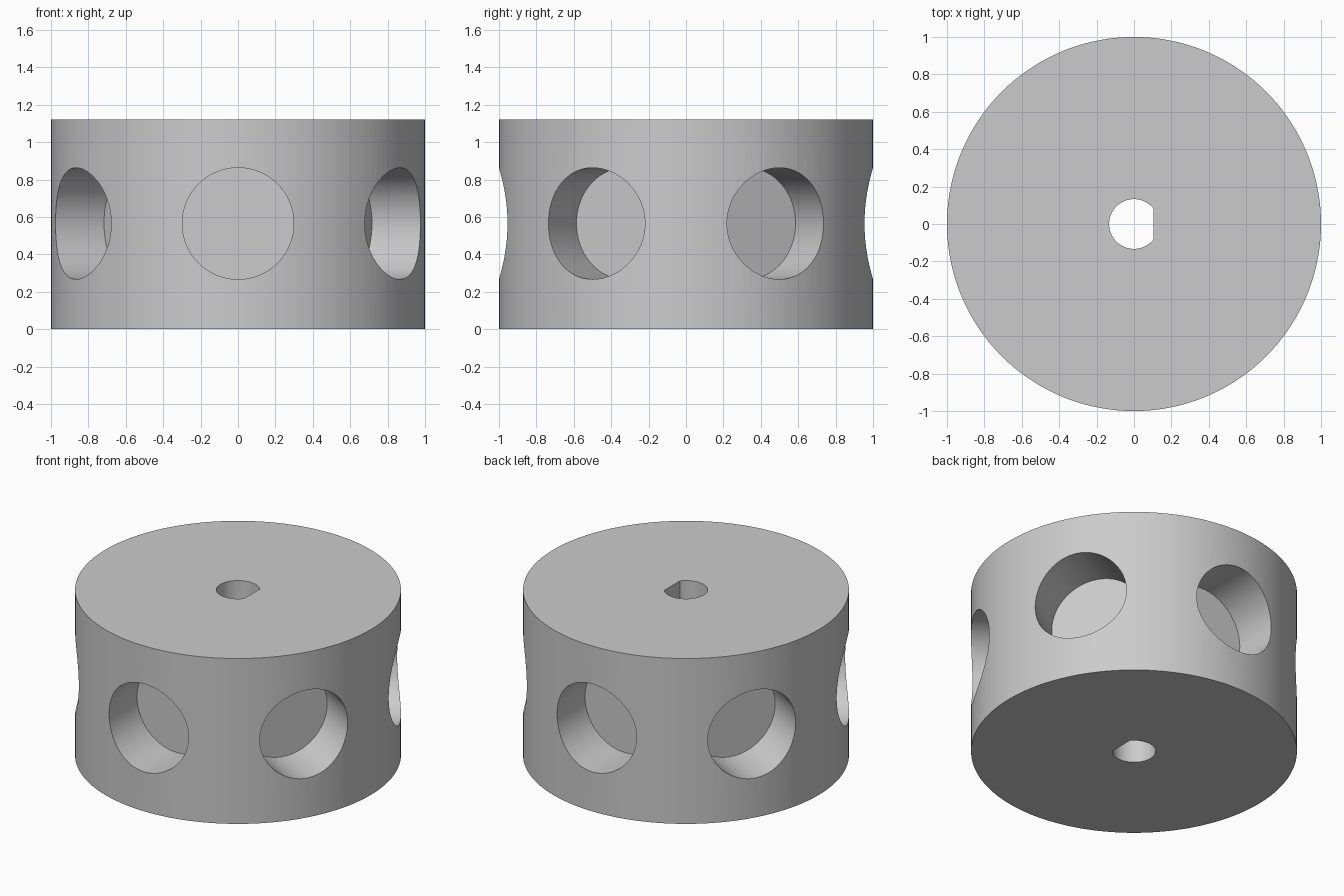
import bpy
import bmesh
from math import pi, radians, sin, cos, acos
from mathutils import Matrix

HEIGHT = 1.12
BORE_RADIUS, BORE_FLAT = 0.133, 0.104
POCKET_RADIUS, POCKET_FLOOR, POCKET_Z = 0.298, 0.655, 0.565

cube = bpy.data.objects.get("Cube")
if cube:
    bpy.data.objects.remove(cube, do_unlink=True)

grey = bpy.data.materials.new("light grey")
grey.use_nodes = True
colour = (0.6, 0.6, 0.6, 1)
grey.diffuse_color = colour
grey.node_tree.nodes["Principled BSDF"].inputs["Base Color"].default_value = colour


def add_prism(name, outline, depth):
    """Extrude an outline in the XY plane upward by depth."""
    bm = bmesh.new()
    base = bm.faces.new([bm.verts.new((x, y, 0)) for x, y in outline])
    top = bmesh.ops.extrude_face_region(bm, geom=[base])["geom"]
    verts = [v for v in top if isinstance(v, bmesh.types.BMVert)]
    bmesh.ops.translate(bm, vec=(0, 0, depth), verts=verts)
    bmesh.ops.recalc_face_normals(bm, faces=bm.faces)
    mesh = bpy.data.meshes.new(name)
    bm.to_mesh(mesh)
    bm.free()
    mesh.materials.append(grey)
    obj = bpy.data.objects.new(name, mesh)
    bpy.context.collection.objects.link(obj)
    return obj


def arc(radius, start, end, count):
    step = (end - start) / count
    return [(radius * cos(start + step * i), radius * sin(start + step * i))
            for i in range(count + 1)]


# Solid drum
drum = add_prism("drum", arc(1, 0, 2 * pi, 144)[:-1], HEIGHT)

# D-shaped shaft bore, with its flat toward +x
half = acos(BORE_FLAT / BORE_RADIUS)
bore = add_prism("bore_cutter", arc(BORE_RADIUS, half, 2 * pi - half, 64), HEIGHT + 0.4)
bore.location.z = -0.2
cutters = [bore]

# Six flat-bottomed round pockets around the side
for i in range(6):
    pocket = add_prism("pocket_cutter", arc(POCKET_RADIUS, 0, 2 * pi, 96)[:-1], 0.6)
    pocket.data.transform(
        Matrix.Translation((0, 0, POCKET_Z))
        @ Matrix.Rotation(radians(30 + 60 * i), 4, "Z")
        @ Matrix.Translation((POCKET_FLOOR, 0, 0))
        @ Matrix.Rotation(pi / 2, 4, "Y"))
    cutters.append(pocket)

# Cut everything out of the drum
bpy.ops.object.select_all(action="DESELECT")
bpy.context.view_layer.objects.active = drum
drum.select_set(True)
for cutter in cutters:
    cutter.hide_render = True
    cut = drum.modifiers.new("cut", "BOOLEAN")
    cut.operation = "DIFFERENCE"
    cut.solver = "EXACT"
    cut.object = cutter
    bpy.ops.object.modifier_apply(modifier=cut.name)
for cutter in cutters:
    bpy.data.objects.remove(cutter, do_unlink=True)

bpy.ops.object.shade_smooth_by_angle(angle=radians(30))
